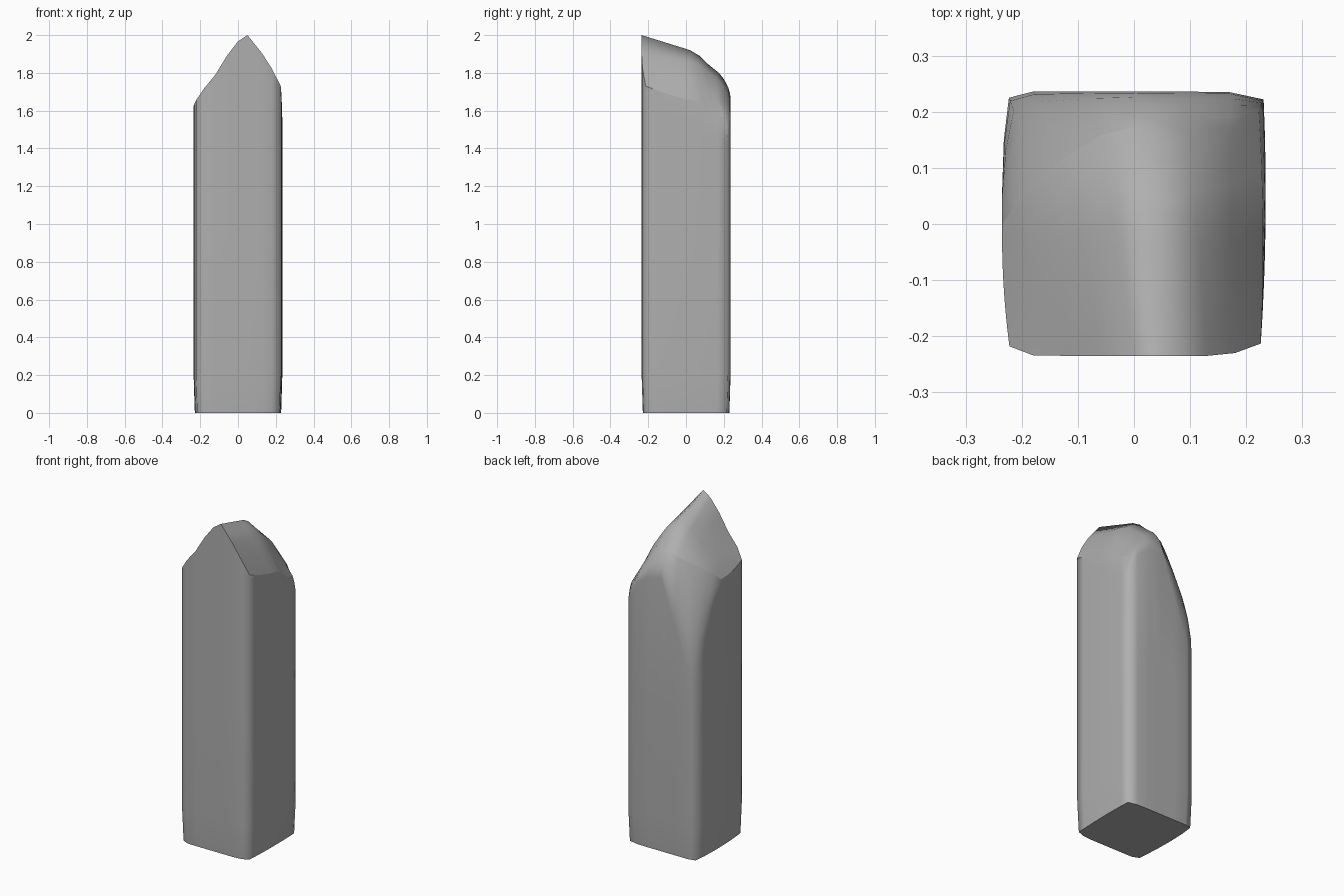
import bpy, bmesh
from mathutils import Vector

if "Cube" in bpy.data.objects:
    bpy.data.objects.remove(bpy.data.objects["Cube"])

def lerp(a, b, t):
    return a + (b - a) * t

def table(pts, x):
    # piecewise linear lookup
    if x <= pts[0][0]:
        return pts[0][1]
    for (x0, y0), (x1, y1) in zip(pts, pts[1:]):
        if x <= x1:
            return lerp(y0, y1, (x - x0) / (x1 - x0))
    return pts[-1][1]

# broken crown: gable profile across the front, falling towards the back
GABLE = [(-.235, 1.63), (-.22, 1.66), (-.15, 1.76), (-.12, 1.79), (-.08, 1.86),
         (-.01, 1.96), (.05, 2.0), (.13, 1.90), (.22, 1.76), (.235, 1.70)]
DROP = [(-.235, 0), (.05, .07), (.155, .165), (.21, .19)]
LEFT_FADE = [(-.235, .1), (-.12, .4), (0, 1)]

def crown(x, y):
    return table(GABLE, x) - table(DROP, y) * table(LEFT_FADE, x)

# front edge of the crown, left to right
FRONT = [(-.222, -.218), (-.18, -.234), (-.12, -.235), (-.06, -.235), (0, -.235),
         (.05, -.235), (.13, -.235), (.18, -.23), (.226, -.213)]
# back edge: broken rim x, y / full outline x, y / height where the break starts
BACK = [(-.235, .00, -.235, .06, 1.50), (-.21, .035, -.232, .15, 1.25),
        (-.17, .085, -.223, .225, 1.07), (-.12, .12, -.18, .236, 1.15),
        (-.06, .158, -.09, .236, 1.40), (.01, .175, .00, .236, 1.66),
        (.10, .158, .09, .236, 1.64), (.17, .167, .17, .235, 1.58),
        (.222, .205, .231, .222, 1.44)]
ROWS = 8
COLS = len(FRONT)

bm = bmesh.new()
grid, foot = [], {}
for i, ((fx, fy), (rx, ry, ox, oy, oz)) in enumerate(zip(FRONT, BACK)):
    col = []
    for j in range(ROWS + 1):
        t = j / ROWS
        bulge = 0
        if i == 0:
            bulge = -.004 * 4 * t * (1 - t)
        elif i == COLS - 1:
            bulge = .006 * 4 * t * (1 - t)
        x, y = lerp(fx, rx, t) + bulge, lerp(fy, ry, t)
        z = crown(x, y)
        col.append(bm.verts.new((x, y, z)))
        # matching point on the intact pillar outline
        if j == ROWS:
            foot[i, j] = Vector((ox, oy, oz))
        elif i in (0, COLS - 1):
            foot[i, j] = Vector((lerp(fx, ox, t) + bulge, lerp(fy, oy, t), z - .1 - .05 * t))
        else:
            foot[i, j] = Vector((x, y, z - .1))
    grid.append(col)
for i in range(COLS - 1):
    for j in range(ROWS):
        bm.faces.new((grid[i][j], grid[i+1][j], grid[i+1][j+1], grid[i][j+1]))

# walls: rings from the rim down to the base
loop = [(i, 0) for i in range(COLS)] + [(COLS-1, j) for j in range(1, ROWS+1)]
loop += [(i, ROWS) for i in range(COLS-2, -1, -1)] + [(0, j) for j in range(ROWS-1, 0, -1)]
rings = [[grid[i][j] for i, j in loop]]
for t in (.8, .6, .4, .2, 0):
    ring = []
    for i, j in loop:
        f, r = foot[i, j], grid[i][j].co
        p = f.lerp(r, t * t)
        p.z = lerp(f.z, r.z, t)
        ring.append(bm.verts.new(p))
    rings.append(ring)
for z, s in ((.9, 1), (.2, 1), (.015, .975), (0, .97)):
    rings.append([bm.verts.new((foot[k].x * s, foot[k].y * s, z)) for k in loop])
n = len(loop)
for a, b in zip(rings, rings[1:]):
    for k in range(n):
        m = (k + 1) % n
        bm.faces.new((a[k], b[k], b[m], a[m]))
bm.faces.new(rings[-1][::-1])

# smooth shading with a crisp broken rim and base
bmesh.ops.recalc_face_normals(bm, faces=bm.faces)
for f in bm.faces:
    f.smooth = True
for ring in (rings[0], rings[-1], rings[-2]):
    for k in range(n):
        e = bm.edges.get((ring[k], ring[(k + 1) % n]))
        a, b = e.link_faces
        if a.normal.angle(b.normal) > .2:
            e.smooth = False

mesh = bpy.data.meshes.new("broken_pillar")
bm.to_mesh(mesh)
bm.free()

# dark stone
stone = bpy.data.materials.new("dark_stone")
stone.diffuse_color = (.43, .43, .43, 1)
stone.use_nodes = True
stone.node_tree.nodes["Principled BSDF"].inputs["Base Color"].default_value = stone.diffuse_color
mesh.materials.append(stone)
bpy.context.collection.objects.link(bpy.data.objects.new("broken_pillar", mesh))
